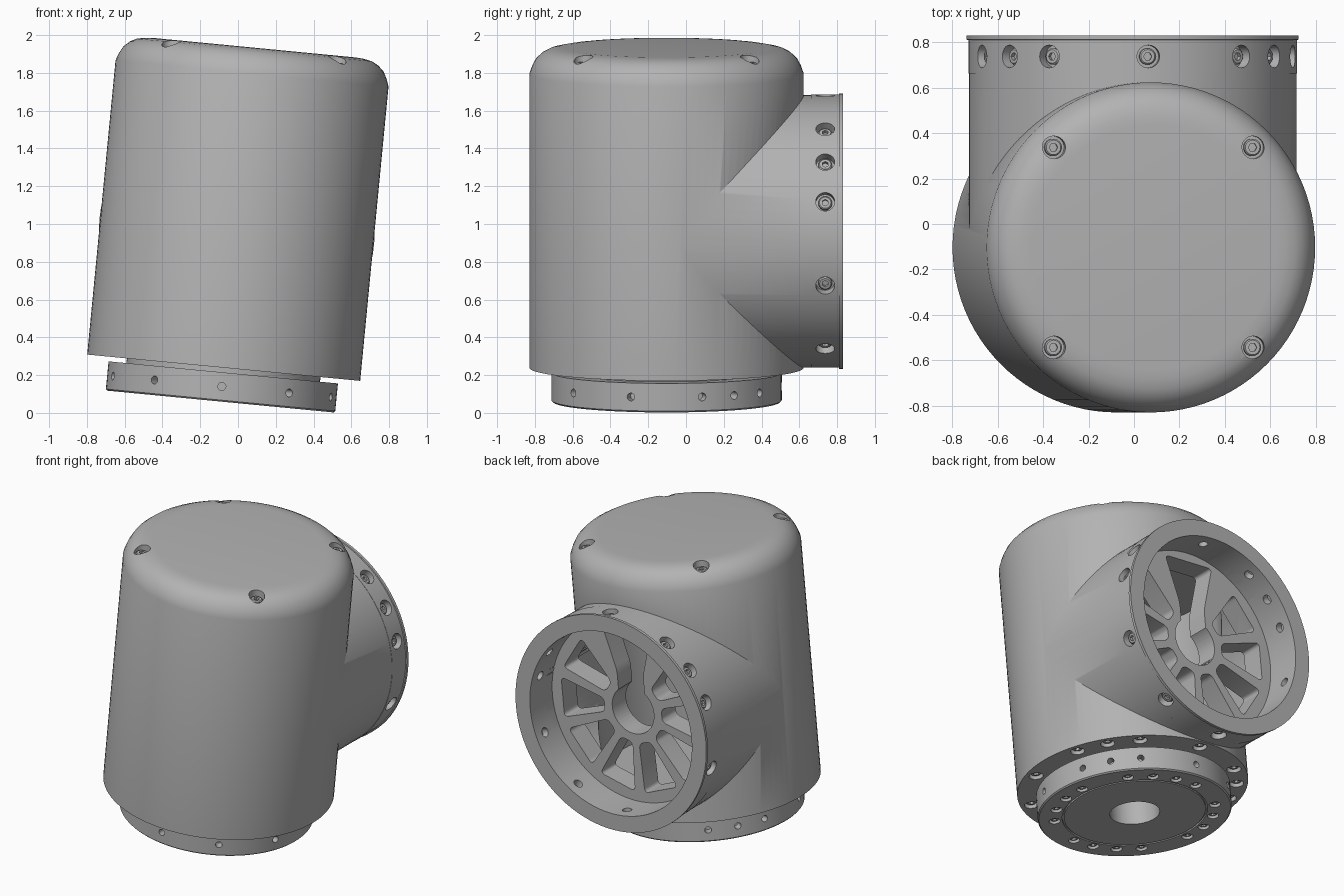
import bpy, bmesh
from math import radians, sin, cos
from mathutils import Matrix, Vector

if "Cube" in bpy.data.objects:
    bpy.data.objects.remove(bpy.data.objects["Cube"])

T, R = Matrix.Translation, Matrix.Rotation
TILT = T((-0.093, -0.103, 0.06)) @ R(radians(5.5), 4, 'Y')   # housing leans sideways
PORT = T((0, 0, 0.906)) @ R(radians(-90), 4, 'X')            # port axis points to the back
PATTERN = [0, 36, 54, 72, 108, 144, 180, -144, -108, -72, -54, -36]

grey = bpy.data.materials.new("machined_grey")
grey.use_nodes = True
COLOUR = (0.45, 0.45, 0.45, 1)
grey.diffuse_color = COLOUR
for node in grey.node_tree.nodes:
    if node.type == 'BSDF_PRINCIPLED':
        node.inputs["Base Color"].default_value = COLOUR


def lathe(bm, profile, mat=Matrix(), seg=96, closed=False):
    """Revolve (radius, height) points round the local z axis."""
    rings = []
    for r, z in profile:
        n = seg if r > 0 else 1
        rings.append([bm.verts.new(mat @ Vector((r * cos(radians(360 * i / seg)),
                      r * sin(radians(360 * i / seg)), z))) for i in range(n)])
    pairs = list(zip(rings, rings[1:])) + ([(rings[-1], rings[0])] if closed else [])
    for a, b in pairs:
        for i in range(seg):
            j = (i + 1) % seg
            loop = []
            for v in (a[i % len(a)], a[j % len(a)], b[j % len(b)], b[i % len(b)]):
                if v not in loop:
                    loop.append(v)
            bm.faces.new(loop)


def prism(bm, points, mat, z0, z1, corner):
    """Extrude a flat outline with rounded corners."""
    part = bmesh.new()
    part.faces.new([part.verts.new((x, y, z0)) for x, y in points])
    bmesh.ops.bevel(part, geom=part.verts[:], offset=corner, segments=4,
                    affect='VERTICES', profile=0.5)
    geo = bmesh.ops.extrude_face_region(part, geom=part.faces[:])
    bmesh.ops.translate(part, vec=(0, 0, z1 - z0),
                        verts=[g for g in geo["geom"] if isinstance(g, bmesh.types.BMVert)])
    part.transform(mat)
    mesh = bpy.data.meshes.new("outline")
    part.to_mesh(mesh)
    part.free()
    bm.from_mesh(mesh)
    bpy.data.meshes.remove(mesh)


def make(name, bm):
    bmesh.ops.recalc_face_normals(bm, faces=bm.faces[:])
    mesh = bpy.data.meshes.new(name)
    bm.to_mesh(mesh)
    bm.free()
    obj = bpy.data.objects.new(name, mesh)
    bpy.context.collection.objects.link(obj)
    return obj


def solid(name, profile, mat=Matrix(), **kw):
    bm = bmesh.new()
    lathe(bm, profile, mat, **kw)
    return make(name, bm)


def cylinder(r, z0, z1):
    return [(0, z0), (r, z0), (r, z1), (0, z1)]


def combine(obj, tool, operation='DIFFERENCE'):
    mod = obj.modifiers.new("cut", 'BOOLEAN')
    mod.operation, mod.solver, mod.object = operation, 'EXACT', tool
    bpy.context.view_layer.update()
    ev = obj.evaluated_get(bpy.context.evaluated_depsgraph_get())
    mesh = bpy.data.meshes.new_from_object(ev)
    obj.modifiers.clear()
    obj.data = mesh
    bpy.data.objects.remove(tool)


def finish(obj):
    obj.data.materials.clear()
    obj.data.materials.append(grey)
    obj.matrix_world = TILT
    bpy.ops.object.select_all(action='DESELECT')
    obj.select_set(True)
    bpy.context.view_layer.objects.active = obj
    bpy.ops.object.shade_smooth_by_angle(angle=radians(30))


def radial(angles, r, z, frame):
    """Hole frames on a cylinder wall, axis pointing outward."""
    return [frame @ R(radians(a), 4, 'Z') @ T((0, -r, z)) @ R(radians(90), 4, 'X') for a in angles]


def underside(angles, r, z):
    """Hole frames on a face that looks down."""
    return [R(radians(a), 4, 'Z') @ T((r, 0, z)) @ R(radians(180), 4, 'X') for a in angles]


def drill(obj, frames, r, depth, through=0, pilot=0.03):
    """Sink round or stepped holes."""
    bm = bmesh.new()
    for f in frames:
        bottom = [(0, -depth)]
        if through:
            bottom = [(0, -through), (pilot, -through), (pilot, -depth)]
        lathe(bm, bottom + [(r, -depth), (r, 0.04), (0, 0.04)], f, seg=24)
    combine(obj, make("drill", bm))


def screws(name, frames, r, z0, z1):
    """Cap screws with a hexagonal socket."""
    bm = bmesh.new()
    for f in frames:
        lathe(bm, [(0, z0), (r, z0), (r, z1 - 0.006), (r - 0.006, z1), (0, z1)], f, seg=24)
    heads = make(name, bm)
    bm = bmesh.new()
    for f in frames:
        lathe(bm, cylinder(r * 0.5, z1 - 0.018, z1 + 0.02), f, seg=6)
    combine(heads, make("socket", bm))
    finish(heads)


# Main housing with rounded cap, side pipe and hollow inside
housing = solid("housing", [(0, 0.18), (0.726, 0.18), (0.726, 1.745), (0.712, 1.785), (0.692, 1.822),
                            (0.66, 1.852), (0.625, 1.87), (0.58, 1.879), (0.54, 1.882), (0, 1.882)])
combine(housing, solid("pipe", cylinder(0.721, 0, 0.768), PORT), 'UNION')
combine(housing, solid("cavity", cylinder(0.64, 0.27, 1.6)))
combine(housing, solid("bore", cylinder(0.62, 0, 1), PORT))

cap_frames = [T((x, y, 1.86)) for x in (-0.44, 0.44) for y in (-0.44, 0.44)]
under_frames = underside([a + 90 for a in PATTERN], 0.655, 0.18)
drill(housing, cap_frames, 0.05, 0.05)
drill(housing, under_frames, 0.045, 0.05)
finish(housing)
screws("cap_screws", cap_frames, 0.038, -0.06, -0.015)
screws("underside_screws", under_frames, 0.034, -0.06, -0.015)

# Port ring with outer lip and radial screws
ring = solid("port_ring", [(0.62, 0.765), (0.723, 0.765), (0.723, 0.912), (0.73, 0.914),
                           (0.73, 0.933), (0.62, 0.933)], PORT, closed=True)
ring_frames = radial(PATTERN, 0.72, 0.84, PORT)
drill(ring, ring_frames, 0.05, 0.05, through=0.16)
finish(ring)
screws("port_screws", ring_frames, 0.036, -0.055, -0.022)

# Spoked plate inside the port, with a channel running up from the hub
plate = solid("spoked_plate", cylinder(0.63, 0.54, 0.69), PORT)
bm = bmesh.new()
for a in (54, 90, 126, 162, 198, 234, 270, 306):
    prism(bm, [(-0.045, -0.22), (0.045, -0.22), (0.135, -0.54), (-0.135, -0.54)],
          PORT @ R(radians(a), 4, 'Z'), 0.45, 0.8, 0.03)
combine(plate, make("slots", bm))
combine(plate, solid("hub_hole", cylinder(0.16, 0.45, 0.8), PORT, seg=48))
bm = bmesh.new()
prism(bm, [(-0.1, 0), (0.1, 0), (0.1, -0.25), (0.19, -0.56), (-0.19, -0.56), (-0.1, -0.25)],
      PORT, 0.45, 0.8, 0.03)
combine(plate, make("channel", bm))
finish(plate)

# Output flange below, on a narrower neck
flange = solid("output_flange", [(0, 0), (0.445, 0), (0.445, 0.012), (0.457, 0.012), (0.457, 0),
                                 (0.602, 0), (0.61, 0.008), (0.61, 0.155), (0.515, 0.155),
                                 (0.515, 0.2), (0, 0.2)])
combine(flange, solid("centre_hole", cylinder(0.157, -0.1, 0.17)))
drill(flange, radial([a + 180 for a in PATTERN], 0.61, 0.08, Matrix()), 0.021, 0.06)
bolt_frames = underside([27 + 18 * k for k in range(20) if k % 5], 0.505, 0)
drill(flange, bolt_frames, 0.036, 0.035)
finish(flange)
screws("flange_bolts", bolt_frames, 0.028, -0.045, -0.01)
